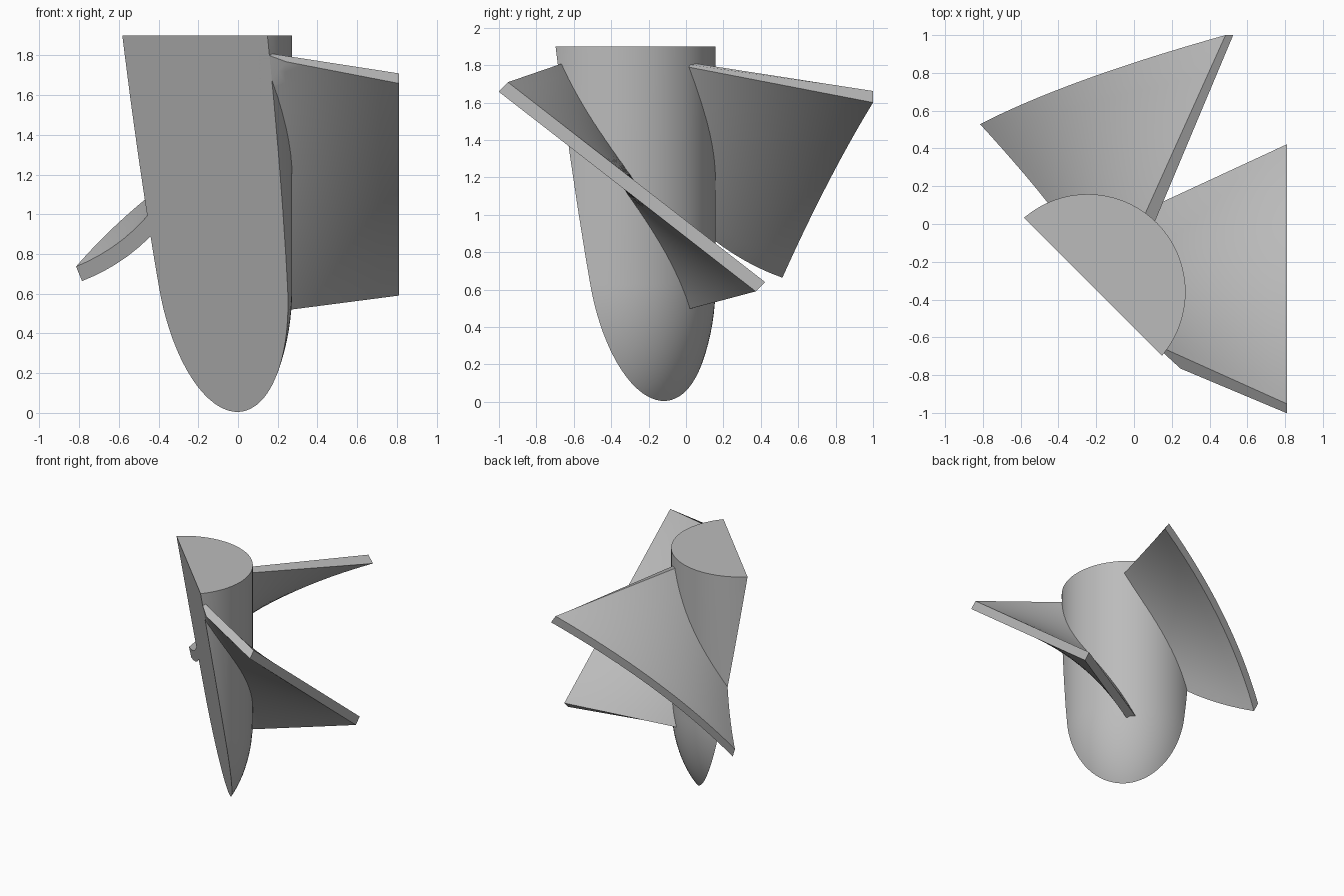
import bpy, bmesh
from math import sqrt, sin, cos, pi, radians
from mathutils import Vector, Matrix

cube = bpy.data.objects.get("Cube")
if cube:
    bpy.data.objects.remove(cube)

grey = bpy.data.materials.new("plain grey")
grey.use_nodes = True
colour = (0.5, 0.5, 0.5, 1)
grey.diffuse_color = colour
grey.node_tree.nodes["Principled BSDF"].inputs["Base Color"].default_value = colour

AXIS = Vector((-0.245, -0.36, 0))      # vertical hub axis
RADIUS = 0.518
TOP = 1.9
CUT_POINT = Vector((0, -0.12, 0))      # slanted section plane
CUT_NORMAL = Vector((1, 1, 0.226)).normalized()


def loft(name, rings, turn=0):
    """Skin closed rings, cap them, and slice the solid by the section plane."""
    bm = bmesh.new()
    loops = [[bm.verts.new(p) for p in ring] for ring in rings]
    n = len(loops[0])
    for a, b in zip(loops, loops[1:]):
        for i in range(n):
            j = (i + 1) % n
            bm.faces.new((a[i], a[j], b[j], b[i]))
    bm.faces.new(loops[0])
    bm.faces.new(loops[-1])
    place = Matrix.Translation(AXIS) @ Matrix.Rotation(radians(turn), 4, 'Z')
    bmesh.ops.transform(bm, matrix=place, verts=bm.verts)
    bmesh.ops.recalc_face_normals(bm, faces=bm.faces)
    bmesh.ops.bisect_plane(bm, geom=bm.verts[:] + bm.edges[:] + bm.faces[:],
                           plane_co=CUT_POINT, plane_no=CUT_NORMAL, clear_inner=True)
    rim = [e for e in bm.edges if e.is_boundary]
    if rim:
        bmesh.ops.contextual_create(bm, geom=rim)
    bmesh.ops.recalc_face_normals(bm, faces=bm.faces)
    mesh = bpy.data.meshes.new(name)
    bm.to_mesh(mesh)
    bm.free()
    mesh.materials.append(grey)
    obj = bpy.data.objects.new(name, mesh)
    bpy.context.collection.objects.link(obj)
    bpy.ops.object.select_all(action='DESELECT')
    obj.select_set(True)
    bpy.context.view_layer.objects.active = obj
    bpy.ops.object.shade_smooth_by_angle(angle=radians(30))
    return obj


def circle(r, z, n=72):
    return [(r * cos(2 * pi * i / n), r * sin(2 * pi * i / n), z) for i in range(n)]


# Hub: straight cylinder ending in an ellipsoid nose
NOSE_Z, NOSE_H = 0.63, 0.833
nose = [i * pi / 2 / 24 for i in range(1, 25)]
hub_rings = [circle(RADIUS * sin(t), NOSE_Z - NOSE_H * cos(t)) for t in nose]
loft("hub", hub_rings + [circle(RADIUS, TOP)])


# Blades: twisted plates ruled between a high and a low radial edge
def blade_point(u, v, lower):
    out = u - 1.05
    high = Vector((u, -0.59 - 0.45 * out, 1.71 - 0.155 * out))
    low = Vector((u, 0.78 + 0.463 * out, 0.64 + 0.167 * out))
    p = low.lerp(high, v)
    if lower:
        p += Vector((0, -0.05 + 0.03 * out, -0.05 - 0.037 * out))
    return p


def blade(name, turn, tip_low, tip_high, root=0.1, steps=24, cols=10):
    rings = []
    for k in range(steps + 1):
        v = k / steps
        tip = tip_low + (tip_high - tip_low) * v
        us = [root + (tip - root) * i / cols for i in range(cols + 1)]
        rings.append([blade_point(u, v, False) for u in us]
                     + [blade_point(u, v, True) for u in reversed(us)])
    loft(name, rings, turn)


blade("left_blade", 0, 1.055, 1.055)
blade("rear_blade", 90, 0.83, 1.36)
